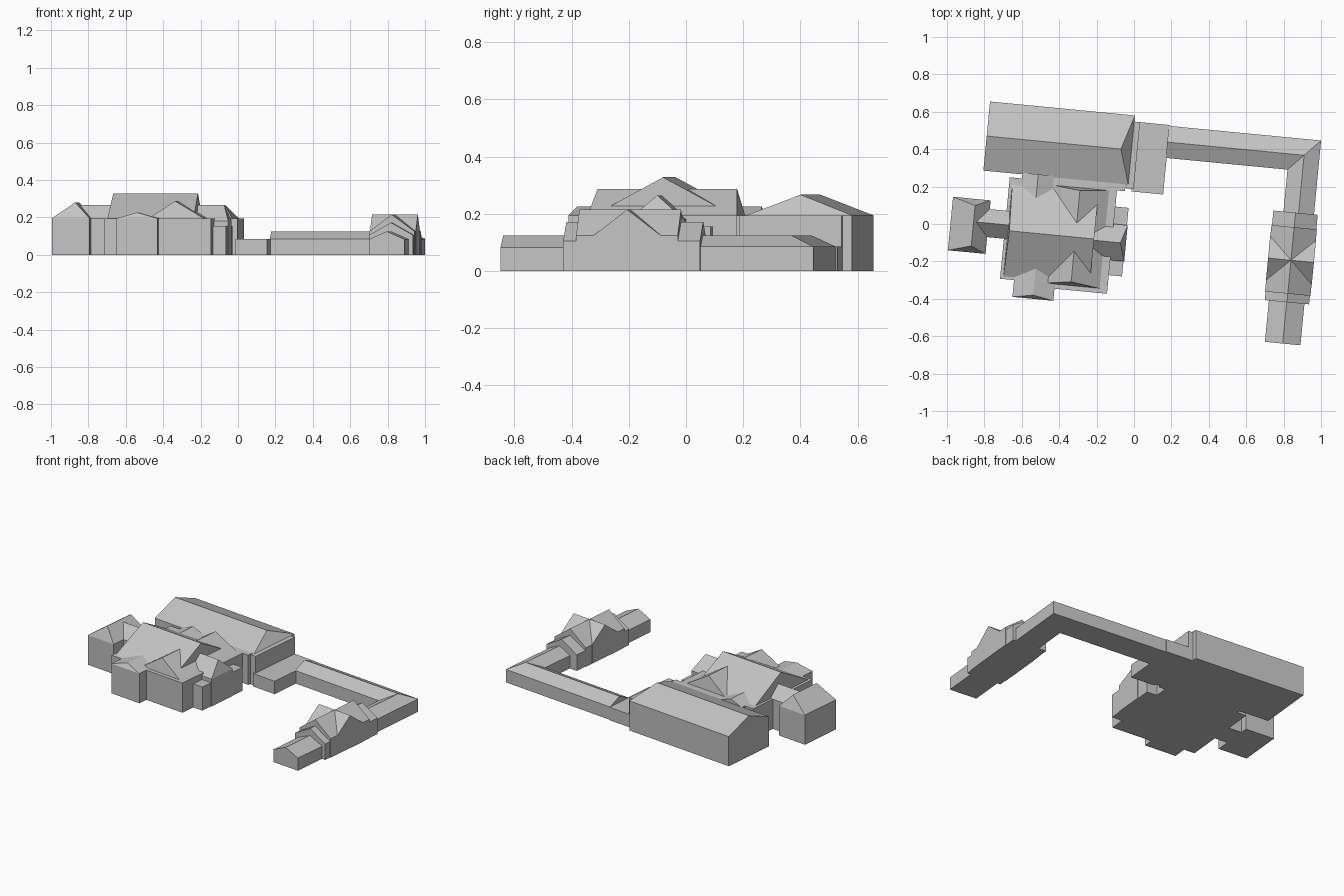
import bpy, bmesh, math
from mathutils import Matrix

cube = bpy.data.objects.get("Cube")
if cube:
    bpy.data.objects.remove(cube, do_unlink=True)

grey = bpy.data.materials.new("plain_grey")
grey.use_nodes = True
grey.diffuse_color = (0.55, 0.55, 0.55, 1)
grey.node_tree.nodes["Principled BSDF"].inputs["Base Color"].default_value = (0.55, 0.55, 0.55, 1)

# The whole estate is turned slightly on its plot
TURN = Matrix.Rotation(math.radians(-5.5), 4, 'Z')


def sweep(name, rings):
    """Solid through a row of equal cross-sections."""
    bm = bmesh.new()
    rows = [[bm.verts.new(p) for p in ring] for ring in rings]
    n = len(rows[0])
    for a, b in zip(rows, rows[1:]):
        for i in range(n):
            j = (i + 1) % n
            bm.faces.new((a[i], a[j], b[j], b[i]))
    bm.faces.new(rows[0])
    bm.faces.new(rows[-1][::-1])
    # hipped ends bend, so split them cleanly into flat faces
    bent = [f for f in bm.faces if len(f.verts) == 5]
    for f in bent:
        base = [v for v in f.verts if v.co.z < 0.001]
        eaves = [v for v in f.verts if v not in base]
        eaves.sort(key=lambda v: v.co.z)
        bmesh.utils.face_split(f, eaves[0], eaves[1])
    bmesh.ops.recalc_face_normals(bm, faces=bm.faces)
    bm.transform(TURN)
    mesh = bpy.data.meshes.new(name)
    bm.to_mesh(mesh)
    bm.free()
    mesh.materials.append(grey)
    ob = bpy.data.objects.new(name, mesh)
    bpy.context.collection.objects.link(ob)


def block(name, x0, x1, y0, y1, h):
    sweep(name, [[(x, y0, 0), (x, y1, 0), (x, y1, h), (x, y0, h)] for x in (x0, x1)])


def house(name, x0, x1, y0, y1, eave, ridge, axis='x', hips=(0, 0), at=None):
    """Walls with a pitched roof; hips pull the ridge ends inward."""
    if axis == 'x':
        a0, a1, b0, b1 = x0, x1, y0, y1
    else:
        a0, a1, b0, b1 = y0, y1, x0, x1
    mid = (b0 + b1) / 2 if at is None else at
    rings = []
    for a, r in ((a0, a0 + hips[0]), (a1, a1 - hips[1])):
        ring = [(a, b0, 0), (a, b0, eave), (r, mid, ridge), (a, b1, eave), (a, b1, 0)]
        rings.append([p if axis == 'x' else (p[1], p[0], p[2]) for p in ring])
    sweep(name, rings)


# North barn and its low connector
house("barn", -0.829, -0.051, 0.207, 0.578, 0.195, 0.267, hips=(0, 0.057))
block("barn_end_wall", -0.06, -0.02, 0.185, 0.545, 0.195)
block("barn_connector", -0.03, 0.14, 0.172, 0.545, 0.085)

# L-shaped wing with a mitred corner
outer, crest, inner = (0.953, 0.54), (0.87, 0.453), (0.789, 0.368)
START, END = 0.135, 0.10


def wing_ring(o, c, i):
    return [(*o, 0), (*o, 0.085), (*c, 0.125), (*i, 0.085), (*i, 0)]


sweep("corner_wing", [
    wing_ring((START, outer[1]), (START, crest[1]), (START, inner[1])),
    wing_ring(outer, crest, inner),
    wing_ring((outer[0], END), (crest[0], END), (inner[0], END))])

# Gatehouse at the end of the wing, stepping up to a crossed roof
house("gatehouse_step", 0.735, 0.973, -0.338, 0.143, 0.105, 0.172, 'y')
house("gatehouse", 0.732, 0.976, -0.292, 0.065, 0.125, 0.215, 'y')
house("gatehouse_cross_gable", 0.731, 0.977, -0.23, 0.005, 0.125, 0.215)
house("gatehouse_porch", 0.757, 0.948, -0.56, -0.32, 0.083, 0.125, 'y')

# Main house body
block("main_walls", -0.685, -0.108, -0.36, 0.185, 0.195)
block("main_southeast_walls", -0.39, -0.108, -0.385, -0.3, 0.195)
block("barn_passage", -0.62, -0.065, 0.17, 0.215, 0.195)

# Main house roofs
house("main_roof", -0.668, -0.205, -0.345, 0.145, 0.195, 0.328, hips=(0.008, 0.0))
house("main_cross_roof", -0.445, -0.15, -0.36, 0.165, 0.195, 0.287, 'y', hips=(0.02, 0.015), at=-0.305)
house("south_bay", -0.61, -0.39, -0.45, -0.2, 0.195, 0.226, 'y', hips=(0.02, 0))
house("north_bay", -0.62, -0.45, 0.05, 0.215, 0.195, 0.226, 'y')

# East bays around a gabled centre
house("east_bay", -0.25, -0.033, -0.204, -0.01, 0.18, 0.265, hips=(0, 0.03))
for label, y0, y1 in (("south", -0.285, -0.2), ("north", -0.02, 0.083)):
    block("east_bay_" + label, -0.12, -0.037, y0, y1, 0.155)

# West annex and the link to the main house
house("west_annex", -0.977, -0.775, -0.235, 0.052, 0.195, 0.28, 'y', hips=(0.035, 0.035), at=-0.855)
house("west_link", -0.84, -0.66, -0.145, 0.005, 0.195, 0.265)
